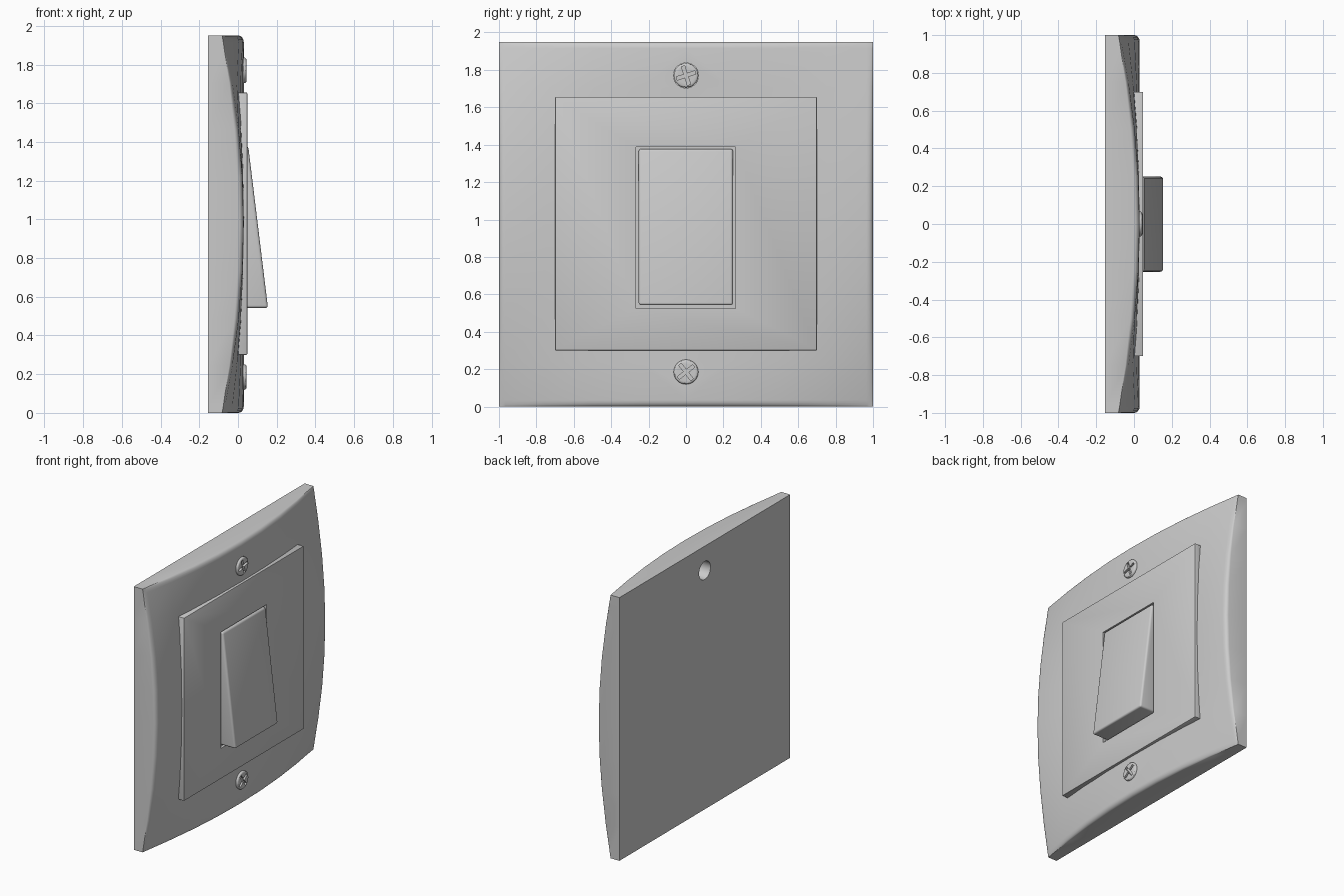
import bpy, bmesh, math
from mathutils import Matrix

if "Cube" in bpy.data.objects:
    bpy.data.objects.remove(bpy.data.objects["Cube"])

H = 1.95          # plate height (z)
CZ = H / 2
BACK = -0.154     # flat wall side


def link(name, bm):
    bmesh.ops.recalc_face_normals(bm, faces=bm.faces)
    me = bpy.data.meshes.new(name)
    bm.to_mesh(me)
    bm.free()
    ob = bpy.data.objects.new(name, me)
    bpy.context.collection.objects.link(ob)
    return ob


def activate(ob):
    bpy.ops.object.select_all(action='DESELECT')
    ob.select_set(True)
    bpy.context.view_layer.objects.active = ob


def smooth(ob, deg=30):
    activate(ob)
    bpy.ops.object.shade_smooth_by_angle(angle=math.radians(deg))


def box(name, x0, x1, y0, y1, z0, z1):
    bm = bmesh.new()
    bmesh.ops.create_cube(bm, size=1)
    m = Matrix.Translation(((x0 + x1) / 2, (y0 + y1) / 2, (z0 + z1) / 2))
    bm.transform(m @ Matrix.Diagonal((x1 - x0, y1 - y0, z1 - z0, 1)))
    return link(name, bm)


def cylinder(name, x0, x1, z, r, segs=32):
    bm = bmesh.new()
    bmesh.ops.create_cone(bm, cap_ends=True, segments=segs, radius1=r, radius2=r, depth=x1 - x0)
    bm.transform(Matrix.Translation(((x0 + x1) / 2, 0, z)) @ Matrix.Rotation(math.pi / 2, 4, 'Y'))
    return link(name, bm)


def bevel(ob, width, segs):
    activate(ob)
    mod = ob.modifiers.new("bevel", 'BEVEL')
    mod.width, mod.segments = width, segs
    mod.limit_method = 'ANGLE'
    bpy.ops.object.modifier_apply(modifier=mod.name)


def cut(ob, cutter):
    activate(ob)
    mod = ob.modifiers.new("cut", 'BOOLEAN')
    mod.operation, mod.solver, mod.object = 'DIFFERENCE', 'EXACT', cutter
    bpy.ops.object.modifier_apply(modifier=mod.name)
    bpy.data.objects.remove(cutter, do_unlink=True)


# Cover plate: front bows back toward the four corners, rolled rim
R = 0.035
half = [0.25, 0.5, 0.75, 1 - R, 1 - R * 0.62, 1 - R * 0.29, 1 - R * 0.08, 1]
steps = [-t for t in reversed(half)] + [0] + half
n = len(steps)


def front_x(u, v):
    sag = (u * v) ** 2
    d = min(1 - abs(u), 1 - abs(v))
    k = max(0.0, R - d)
    roll = R - math.sqrt(max(0.0, R * R - k * k))
    return 0.03 - 0.112 * sag - roll * 0.8 * (1 - sag)


bm = bmesh.new()
grid = [[bm.verts.new((front_x(u, v), u, CZ + v * CZ)) for v in steps] for u in steps]
for i in range(n - 1):
    for j in range(n - 1):
        bm.faces.new((grid[i][j], grid[i + 1][j], grid[i + 1][j + 1], grid[i][j + 1]))
rim = ([grid[i][0] for i in range(n - 1)] + [grid[n - 1][j] for j in range(n - 1)]
       + [grid[i][n - 1] for i in range(n - 1, 0, -1)] + [grid[0][j] for j in range(n - 1, 0, -1)])
base = [bm.verts.new((BACK, p.co.y, p.co.z)) for p in rim]
for i in range(len(rim)):
    j = (i + 1) % len(rim)
    bm.faces.new((rim[i], rim[j], base[j], base[i]))
bm.faces.new(base)
plate = link("cover_plate", bm)

SCREWS = (("upper_screw", 1.77, 18), ("lower_screw", 0.185, 38))
for _, z, _ in SCREWS:
    cut(plate, cylinder("hole_cutter", -0.3, 0.2, z, 0.067))
smooth(plate)

# Screws with crossed slots
for name, z, turn in SCREWS:
    head = cylinder(name, -0.01, 0.044, z, 0.066)
    bevel(head, 0.012, 3)
    for a in (0, 90):
        slot = box("slot_cutter", 0.026, 0.1, -0.052, 0.052, -0.009, 0.009)
        slot.matrix_world = (Matrix.Translation((0, 0, z))
                             @ Matrix.Rotation(math.radians(turn + a), 4, 'X'))
        bpy.context.view_layer.update()
        cut(head, slot)
    smooth(head)

# Raised centre panel with rocker opening
panel = box("centre_panel", -0.02, 0.048, -0.7, 0.7, 0.3, 1.655)
bevel(panel, 0.004, 2)
cut(panel, box("opening_cutter", -0.1, 0.2, -0.267, 0.265, 0.525, 1.387))
smooth(panel)

# Wedge rocker, pressed in at the top
bm = bmesh.new()
profile = [(0.0, 1.378), (0.053, 1.378), (0.155, 0.542), (0.0, 0.542)]
face = bm.faces.new([bm.verts.new((x, -0.253, z)) for x, z in profile])
ext = bmesh.ops.extrude_face_region(bm, geom=[face])
bmesh.ops.translate(bm, vec=(0, 0.504, 0),
                    verts=[e for e in ext["geom"] if isinstance(e, bmesh.types.BMVert)])
rocker = link("rocker", bm)
bevel(rocker, 0.014, 4)
smooth(rocker, 40)
